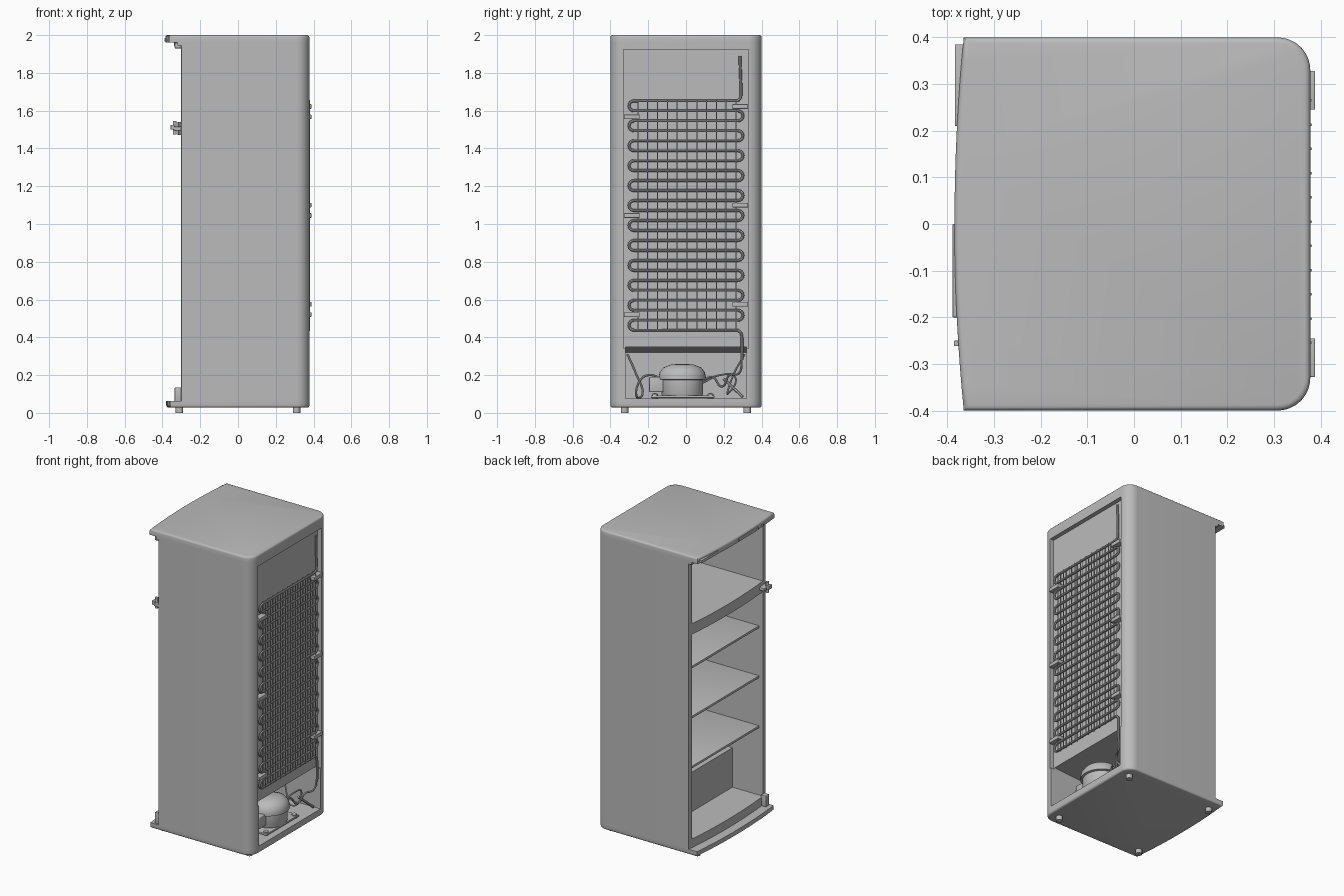
import bpy, bmesh, math
from mathutils import Vector

if "Cube" in bpy.data.objects:
    bpy.data.objects.remove(bpy.data.objects["Cube"])


def material(name, rgb):
    m = bpy.data.materials.new(name)
    m.use_nodes = True
    m.diffuse_color = (*rgb, 1)
    m.node_tree.nodes["Principled BSDF"].inputs["Base Color"].default_value = (*rgb, 1)
    return m


GREY = material("grey enamel", (0.5, 0.5, 0.5))


def finish(name, bm, smooth=True):
    bmesh.ops.recalc_face_normals(bm, faces=bm.faces)
    me = bpy.data.meshes.new(name)
    bm.to_mesh(me)
    bm.free()
    ob = bpy.data.objects.new(name, me)
    bpy.context.collection.objects.link(ob)
    me.materials.append(GREY)
    if smooth:
        shade(ob)
    return ob


def shade(ob):
    bpy.ops.object.select_all(action='DESELECT')
    ob.select_set(True)
    bpy.context.view_layer.objects.active = ob
    bpy.ops.object.shade_smooth_by_angle(angle=math.radians(35))


def bake(ob):
    """Replace an object's data with its evaluated mesh."""
    dg = bpy.context.evaluated_depsgraph_get()
    me = bpy.data.meshes.new_from_object(ob.evaluated_get(dg))
    name = ob.name
    bpy.data.objects.remove(ob)
    new = bpy.data.objects.new(name, me)
    bpy.context.collection.objects.link(new)
    if not me.materials:
        me.materials.append(GREY)
    shade(new)
    return new


def extrude(name, points, offset, smooth=True, bevel=0, pick=None):
    """Prism from a closed outline; pick chooses which edges get rounded."""
    bm = bmesh.new()
    face = bm.faces.new([bm.verts.new(p) for p in points])
    new = bmesh.ops.extrude_face_region(bm, geom=[face])["geom"]
    bmesh.ops.translate(bm, vec=offset, verts=[v for v in new if isinstance(v, bmesh.types.BMVert)])
    bmesh.ops.recalc_face_normals(bm, faces=bm.faces)
    if bevel:
        edges = [e for e in bm.edges if not pick or pick(e)]
        bmesh.ops.bevel(bm, geom=edges, offset=bevel, segments=3, profile=0.5, affect='EDGES')
    return finish(name, bm, smooth)


def box(name, x, y, z, bevel=0):
    pts = [(x[0], y[0], z[0]), (x[1], y[0], z[0]), (x[1], y[1], z[0]), (x[0], y[1], z[0])]
    return extrude(name, pts, (0, 0, z[1] - z[0]), bevel=bevel)


def lathe(name, profile, centre, scale=(1, 1), steps=32):
    bm = bmesh.new()
    vs = [bm.verts.new((r, 0, z)) for r, z in profile]
    es = [bm.edges.new(p) for p in zip(vs, vs[1:])]
    bmesh.ops.spin(bm, geom=vs + es, axis=(0, 0, 1), cent=(0, 0, 0), angle=math.tau, steps=steps)
    bmesh.ops.remove_doubles(bm, verts=bm.verts, dist=1e-5)
    bmesh.ops.scale(bm, vec=(*scale, 1), verts=bm.verts)
    bmesh.ops.translate(bm, vec=centre, verts=bm.verts)
    return finish(name, bm)


def tube(name, points, radius, smooth_path=False, sides=2):
    cu = bpy.data.curves.new(name, 'CURVE')
    cu.dimensions = '3D'
    cu.bevel_depth, cu.bevel_resolution, cu.use_fill_caps = radius, sides, True
    if smooth_path:
        sp = cu.splines.new('BEZIER')
        sp.bezier_points.add(len(points) - 1)
        sp.resolution_u = 8
        for bp, p in zip(sp.bezier_points, points):
            bp.co = p
            bp.handle_left_type = bp.handle_right_type = 'AUTO'
    else:
        sp = cu.splines.new('POLY')
        sp.points.add(len(points) - 1)
        for sp_point, p in zip(sp.points, points):
            sp_point.co = (*p, 1)
    ob = bpy.data.objects.new(name, cu)
    bpy.context.collection.objects.link(ob)
    return bake(ob)


def plan(front, z, bulge=0.02, half=0.4, back=0.378, r=0.07):
    """Cabinet footprint: bowed front at -x, rounded corners at the back."""
    pts = []
    for i in range(17):
        y = half - 2 * half * i / 16
        pts.append((front - bulge * (1 - (y / half) ** 2), y, z))
    for side, start in ((-1, -90), (1, 0)):
        for i in range(9):
            a = math.radians(start + 90 * i / 8)
            pts.append((back - r + r * math.cos(a), side * (half - r) + r * math.sin(a), z))
    return pts


def flat_at(z):
    return lambda e: all(abs(v.co.z - z) < 1e-4 for v in e.verts)


def profile_cutter(name, xz, half):
    return extrude(name, [(x, -half, z) for x, z in xz], (0, 2 * half, 0), smooth=False)


# Cabinet shell with the compartments, rear recess and machine bay cut out
cabinet = extrude("cabinet", plan(-0.30, 0.062), (0, 0, 1.89))
cutters = [
    profile_cutter("freezer_cut", [(-0.5, 1.54), (0.30, 1.54), (0.30, 1.93), (-0.5, 1.93)], 0.37),
    profile_cutter("fridge_cut", [(-0.5, 0.12), (-0.08, 0.12), (-0.08, 0.38), (0.30, 0.38),
                                  (0.30, 1.47), (-0.5, 1.47)], 0.37),
    profile_cutter("recess_cut", [(0.35, 0.34), (0.5, 0.34), (0.5, 1.925), (0.35, 1.925)], 0.33),
    profile_cutter("bay_cut", [(-0.03, 0.075), (0.5, 0.075), (0.5, 0.362), (-0.03, 0.32)], 0.32),
]
for c in cutters:
    c.hide_render = True
    mod = cabinet.modifiers.new(c.name, 'BOOLEAN')
    mod.operation, mod.solver, mod.object = 'DIFFERENCE', 'EXACT', c
cabinet = bake(cabinet)
for c in cutters:
    bpy.data.objects.remove(c)

# Overhanging top and base plate
extrude("top_cap", plan(-0.365, 1.962), (0, 0, 0.038), bevel=0.012, pick=flat_at(2.0))
extrude("top_cap_neck", plan(-0.32, 1.945), (0, 0, 0.018))
extrude("base_plate", plan(-0.36, 0.028), (0, 0, 0.035), bevel=0.012, pick=flat_at(0.028))

# Trim strips on the cap front
for y0, y1, x in ((0.21, 0.385, -0.384), (-0.2, 0.0, -0.389)):
    box("cap_trim", (x, x + 0.02), (y0, y1), (1.965, 1.985), 0.002)
box("cap_button", (-0.386, -0.37), (-0.262, -0.25), (1.968, 1.98), 0.002)

# Door hinges
box("middle_hinge_plate", (-0.34, -0.295), (-0.395, -0.33), (1.495, 1.515), 0.003)
lathe("middle_hinge_pin", [(0, 1.475), (0.01, 1.475), (0.01, 1.545), (0, 1.545)], (-0.335, -0.37, 0), steps=12)
box("middle_hinge_tip", (-0.357, -0.335), (-0.39, -0.355), (1.5, 1.525), 0.003)
box("lower_hinge", (-0.335, -0.298), (-0.39, -0.355), (0.06, 0.135), 0.004)
box("upper_hinge", (-0.335, -0.298), (-0.39, -0.355), (1.93, 1.96), 0.004)

# Feet
for x in (-0.31, 0.31):
    for y in (-0.325, 0.325):
        lathe("foot", [(0, 0), (0.02, 0), (0.02, 0.03), (0, 0.03)], (x, y, 0), steps=16)

# Shelves
for z in (0.57, 0.90, 1.23):
    box("shelf", (-0.275, 0.302), (-0.372, 0.372), (z - 0.008, z + 0.008), 0.003)

# Condenser coil: a serpentine with rounded ends
ROWS, TOP, STEP, X = 24, 1.652, 0.0528, 0.37
path = [(X, 0.285, 1.89), (X, 0.292, 1.7), (X, 0.29, 1.67), (X, 0.275, TOP)]
for i in range(ROWS - 1):
    side = -1 if i % 2 == 0 else 1
    mid = TOP - STEP * (i + 0.5)
    for k in range(9):
        a = math.pi * (0.5 - k / 8)
        path.append((X, side * 0.275 + side * STEP / 2 * math.cos(a), mid + STEP / 2 * math.sin(a)))
low = TOP - STEP * (ROWS - 1)
path += [(X, 0.275, low), (X, 0.292, low - 0.015), (X, 0.296, low - 0.04), (X, 0.296, 0.28)]
tube("condenser_coil", path, 0.0075)

# Vertical wires across the coil
for i in range(11):
    y = -0.255 + i * 0.052
    for x in (X - 0.009, X + 0.009):
        tube("coil_wire", [(x, y, low - 0.005), (x, y, TOP + 0.005)], 0.003, sides=1)

# Coil brackets
for z in (0.575, 1.1, 1.622):
    box("coil_bracket", (0.345, 0.388), (0.245, 0.328), (z - 0.012, z + 0.012), 0.002)
    box("coil_bracket", (0.345, 0.388), (-0.328, -0.245), (z - 0.067, z - 0.043), 0.002)

# Compressor
C = (0.25, -0.02, 0)
lathe("compressor", [(0, 0.09), (0.105, 0.09), (0.11, 0.1), (0.11, 0.175), (0.125, 0.178), (0.125, 0.19),
                     (0.12, 0.215), (0.1, 0.24), (0.06, 0.256), (0, 0.26)], C, (0.9, 1))
box("compressor_mount", (0.16, 0.34), (-0.185, 0.15), (0.08, 0.092), 0.002)
for x in (0.18, 0.32):
    for y in (-0.165, 0.13):
        lathe("mount_bush", [(0, 0.07), (0.016, 0.07), (0.016, 0.1), (0.007, 0.104), (0, 0.104)], (x, y, 0), steps=12)
box("terminal_box", (0.21, 0.29), (-0.195, -0.12), (0.11, 0.19), 0.006)

# Refrigerant pipes
tube("discharge_pipe", [(X, 0.296, 0.29), (0.355, 0.28, 0.21), (0.33, 0.23, 0.2), (0.3, 0.19, 0.14),
                        (0.28, 0.14, 0.19), (0.26, 0.09, 0.17)], 0.006, True)
tube("suction_pipe", [(0.1, 0.31, 0.31), (0.17, 0.25, 0.2), (0.25, 0.22, 0.1), (0.28, 0.26, 0.19),
                      (0.27, 0.18, 0.2), (0.25, 0.09, 0.16)], 0.005, True)
tube("process_pipe", [(0.25, -0.1, 0.16), (0.25, -0.2, 0.2), (0.26, -0.25, 0.16), (0.25, -0.26, 0.085),
                      (0.2, -0.23, 0.1), (0.15, -0.27, 0.22), (0.1, -0.31, 0.31)], 0.006, True)
tube("filter_drier", [(0.34, 0.3, 0.085), (0.3, 0.2, 0.18)], 0.008)
